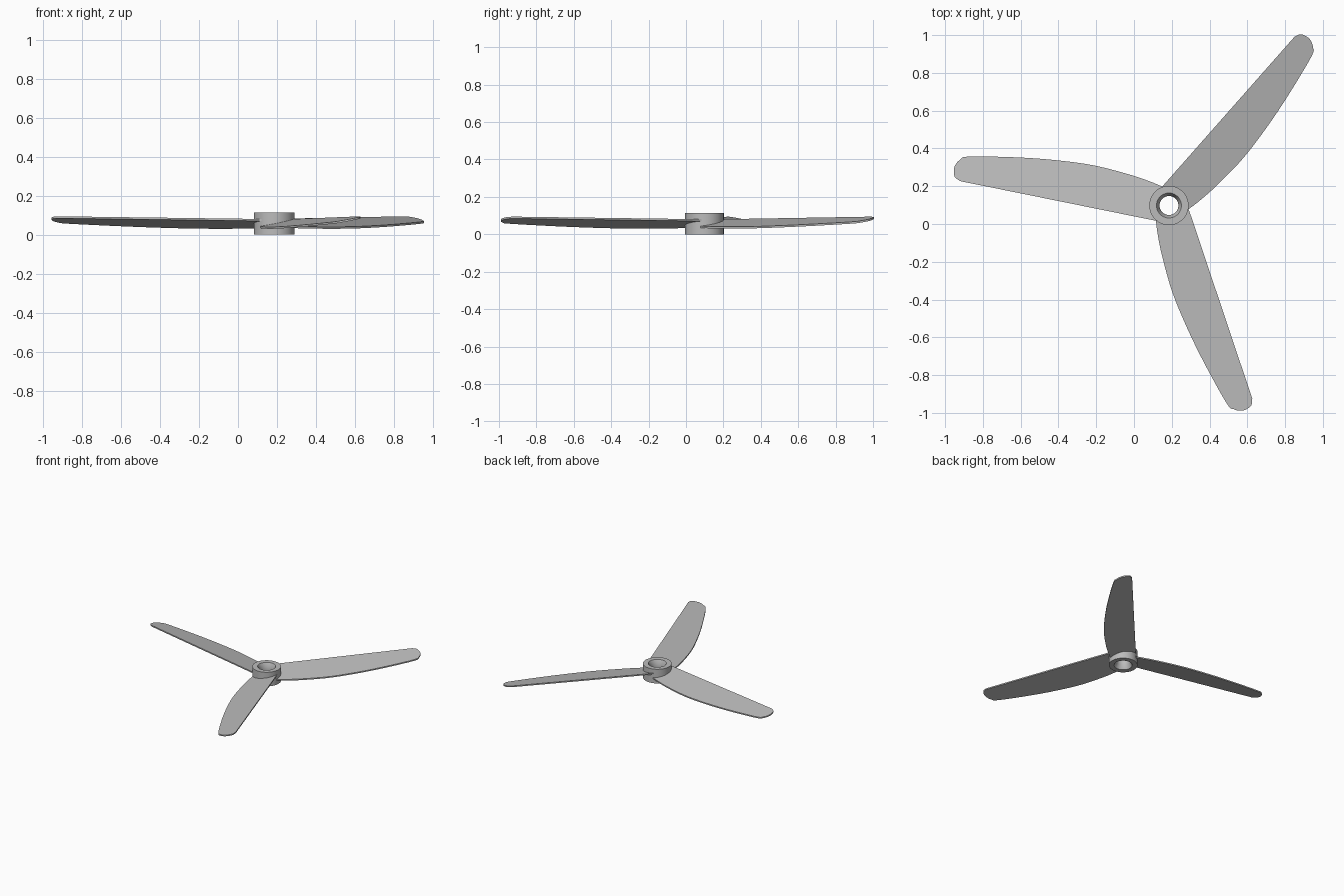
import bpy, bmesh, math
from mathutils import Vector

cube = bpy.data.objects.get("Cube")
if cube:
    bpy.data.objects.remove(cube, do_unlink=True)

CENTRE = Vector((0.185, 0.098, 0))
THICK = 0.01

grey = bpy.data.materials.new("plain grey")
grey.use_nodes = True
grey.diffuse_color = (0.5, 0.5, 0.5, 1)
grey.node_tree.nodes["Principled BSDF"].inputs["Base Color"].default_value = (0.5, 0.5, 0.5, 1)


def finish(bm, name, angle=0.0):
    """Turn a bmesh into a smooth-shaded part turned about the hub axis."""
    bmesh.ops.recalc_face_normals(bm, faces=bm.faces)
    mesh = bpy.data.meshes.new(name)
    bm.to_mesh(mesh)
    bm.free()
    mesh.materials.append(grey)
    ob = bpy.data.objects.new(name, mesh)
    bpy.context.collection.objects.link(ob)
    ob.location = CENTRE
    ob.rotation_euler.z = angle
    bpy.ops.object.select_all(action='DESELECT')
    ob.select_set(True)
    bpy.context.view_layer.objects.active = ob
    bpy.ops.object.shade_smooth_by_angle(angle=math.radians(30))
    return ob


def smooth_path(points, steps=6):
    """Catmull-Rom curve through the points."""
    pts = [Vector(p) for p in points]
    pts = [2 * pts[0] - pts[1]] + pts + [2 * pts[-1] - pts[-2]]
    out = []
    for a, b, c, d in zip(pts, pts[1:], pts[2:], pts[3:]):
        for i in range(steps):
            t = i / steps
            out.append(b + 0.5 * t * (c - a + t * (2 * a - 5 * b + 4 * c - d
                                                   + t * (3 * (b - c) + d - a))))
    return out + [pts[-2]]


# Hub: a turned ring with a countersunk bore
bm = bmesh.new()
profile = [(0.104, 0), (0.104, 0.113), (0.066, 0.113), (0.05, 0.083), (0.05, 0.03), (0.066, 0)]
SEG = 64
rings = []
for i in range(SEG):
    a = math.tau * i / SEG
    rings.append([bm.verts.new((r * math.cos(a), r * math.sin(a), z)) for r, z in profile])
for i in range(SEG):
    p, q = rings[i], rings[(i + 1) % SEG]
    for j in range(len(profile)):
        k = (j + 1) % len(profile)
        bm.faces.new((p[j], q[j], q[k], p[k]))
finish(bm, "hub")

# Blade outline: rounded tip and bowed edge, then the root hidden in the hub
tip_and_bow = smooth_path([
    (1.11, -0.093), (1.141, -0.077), (1.153, -0.045), (1.151, -0.015), (1.133, 0.016),
    (1.088, 0.044), (0.826, 0.092), (0.615, 0.118), (0.428, 0.129), (0.237, 0.119),
    (0.12, 0.104), (0.04, 0.088)])
root = [Vector(p) for p in ((0.06, 0.055), (0.08, 0), (0.06, -0.055), (0.03, -0.093))]
outline = tip_and_bow + root


def blade_top(u, v):
    """Pitched plane: straight edge high, bowed edge low, rising to the tip."""
    return 0.08 + 0.013 * u - 0.2 * (v + 0.093)


for n in range(3):
    bm = bmesh.new()
    top = [bm.verts.new((u, -v, blade_top(u, v))) for u, v in outline]
    low = [bm.verts.new((u, -v, blade_top(u, v) - THICK)) for u, v in outline]
    bm.faces.new(top)
    bm.faces.new(low[::-1])
    for i in range(len(top)):
        k = (i + 1) % len(top)
        bm.faces.new((top[i], low[i], low[k], top[k]))
    finish(bm, f"blade_{n + 1}", math.radians(48.55 + 120 * n))
